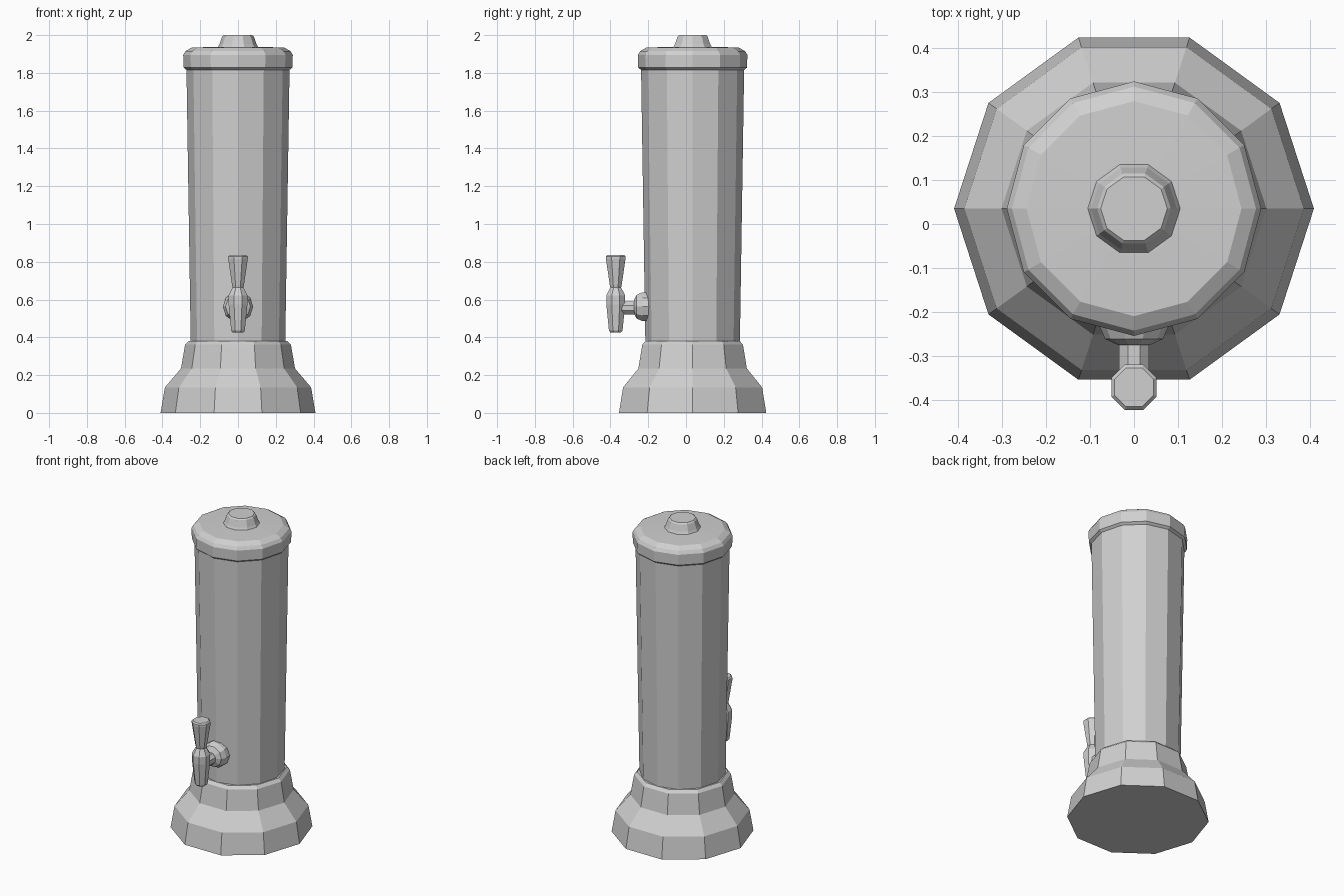
import bpy, bmesh, math
from mathutils import Matrix, Vector

if "Cube" in bpy.data.objects:
    bpy.data.objects.remove(bpy.data.objects["Cube"])

metal = bpy.data.materials.new("light_grey")
metal.diffuse_color = (0.63, 0.63, 0.63, 1)
metal.use_nodes = True
metal.node_tree.nodes["Principled BSDF"].inputs["Base Color"].default_value = metal.diffuse_color


def lathe(name, profile, sides, centre=(0, 0.035, 0), turn=0.0, rot=None):
    """Spin a (radius, height) profile into a capped, flat-shaded solid."""
    bm = bmesh.new()
    rings = []
    for r, z in profile:
        ring = []
        for i in range(sides):
            a = 2 * math.pi * i / sides + turn
            ring.append(bm.verts.new((r * math.cos(a), r * math.sin(a), z)))
        rings.append(ring)
    for low, high in zip(rings, rings[1:]):
        for i in range(sides):
            j = (i + 1) % sides
            bm.faces.new((low[i], low[j], high[j], high[i]))
    bm.faces.new(rings[0][::-1])
    bm.faces.new(rings[-1])
    if rot:
        bm.transform(rot)
    bm.transform(Matrix.Translation(Vector(centre)))
    mesh = bpy.data.meshes.new(name)
    bm.to_mesh(mesh)
    bm.free()
    mesh.materials.append(metal)
    obj = bpy.data.objects.new(name, mesh)
    bpy.context.collection.objects.link(obj)
    return obj


# Ten-sided flared foot
lathe("base", [(0.41, 0), (0.408, 0.012), (0.387, 0.135), (0.302, 0.235),
               (0.28, 0.362), (0.262, 0.38)], 10)

# Tall tank, widening slightly upwards
lathe("tank", [(0.25, 0.36), (0.273, 1.83)], 12)

# Lid with rounded rim
lathe("lid", [(0.268, 1.812), (0.288, 1.828), (0.29, 1.895), (0.278, 1.915),
              (0.245, 1.934), (0.11, 1.938)], 12)

# Lid knob
lathe("lid_knob", [(0.107, 1.935), (0.098, 1.952), (0.084, 1.992),
                   (0.076, 2.0)], 10)

# Tap flange and pipe, pointing to the front
forward = Matrix.Rotation(math.pi / 2, 4, 'X')
lathe("tap_flange", [(0.08, 0.19), (0.08, 0.23), (0.066, 0.262), (0.036, 0.276)],
      10, (0, 0, 0.562), 0, forward)
lathe("tap_pipe", [(0.037, 0.2), (0.037, 0.37)], 8, (0, 0, 0.555),
      math.pi / 8, forward)

# Tap spout body and flared handle
eighth = math.pi / 8
lathe("tap_spout", [(0.03, 0.425), (0.039, 0.436), (0.054, 0.575), (0.054, 0.622),
                    (0.03, 0.665)], 8, (0, -0.372, 0), eighth)
lathe("tap_handle", [(0.03, 0.66), (0.034, 0.676), (0.056, 0.815), (0.056, 0.828),
                     (0.048, 0.836)], 8, (0, -0.372, 0), eighth)
